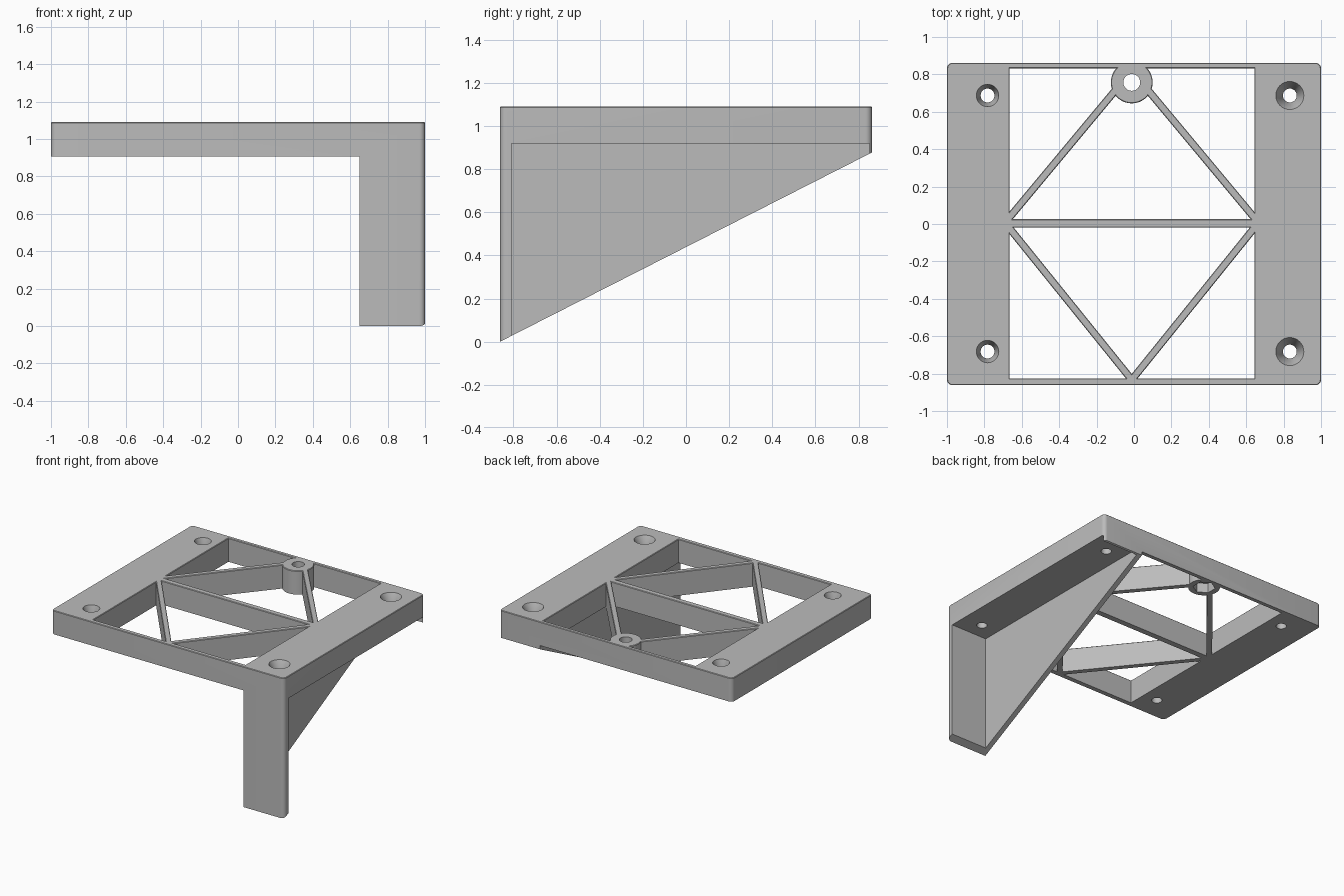
import bpy, bmesh, math
from mathutils import Matrix

if "Cube" in bpy.data.objects:
    bpy.data.objects.remove(bpy.data.objects["Cube"])

TOP, UNDER = 1.09, 0.906          # plate top and underside
X, Y = 1.0, 0.862                 # half sizes
CX = -0.012                       # symmetry line of the struts

grey = bpy.data.materials.new("grey")
grey.diffuse_color = (0.5, 0.5, 0.5, 1)
grey.use_nodes = True
grey.node_tree.nodes["Principled BSDF"].inputs["Base Color"].default_value = grey.diffuse_color


def to_object(name, bm):
    bmesh.ops.recalc_face_normals(bm, faces=bm.faces)
    mesh = bpy.data.meshes.new(name)
    bm.to_mesh(mesh)
    bm.free()
    ob = bpy.data.objects.new(name, mesh)
    bpy.context.collection.objects.link(ob)
    return ob


def prism(name, points, vec):
    """Extrude a flat outline of 3D points along vec."""
    bm = bmesh.new()
    face = bm.faces.new([bm.verts.new(p) for p in points])
    new = bmesh.ops.extrude_face_region(bm, geom=[face])["geom"]
    verts = [v for v in new if isinstance(v, bmesh.types.BMVert)]
    bmesh.ops.translate(bm, verts=verts, vec=vec)
    return to_object(name, bm)


def box(name, x0, x1, y0, y1, z0, z1):
    return prism(name, [(x0, y0, z0), (x1, y0, z0), (x1, y1, z0), (x0, y1, z0)],
                 (0, 0, z1 - z0))


def cone(name, x, y, z0, z1, r0, r1, sides=48):
    bm = bmesh.new()
    bmesh.ops.create_cone(bm, cap_ends=True, segments=sides, radius1=r0, radius2=r1,
                          depth=z1 - z0, matrix=Matrix.Translation((x, y, (z0 + z1) / 2)))
    return to_object(name, bm)


def strut(name, a, b, width):
    """Upright bar between two plan points."""
    dx, dy = b[0] - a[0], b[1] - a[1]
    k = width / 2 / math.hypot(dx, dy)
    nx, ny = -dy * k, dx * k
    return prism(name, [(a[0] + nx, a[1] + ny, 0.6), (b[0] + nx, b[1] + ny, 0.6),
                        (b[0] - nx, b[1] - ny, 0.6), (a[0] - nx, a[1] - ny, 0.6)], (0, 0, 0.8))


def cut(ob, cutter):
    """Subtract the cutter, bake the result and drop the cutter."""
    mod = ob.modifiers.new("cut", "BOOLEAN")
    mod.operation, mod.solver, mod.object = "DIFFERENCE", "EXACT", cutter
    bpy.context.view_layer.update()
    dg = bpy.context.evaluated_depsgraph_get()
    mesh = bpy.data.meshes.new_from_object(ob.evaluated_get(dg))
    ob.modifiers.clear()
    ob.data = mesh
    bpy.data.objects.remove(cutter)


# Solid block with rounded upright corners
R, outline = 0.03, []
for i, (sx, sy) in enumerate([(1, 1), (-1, 1), (-1, -1), (1, -1)]):
    for k in range(7):
        a = math.radians(90 * i + 15 * k)
        outline.append((sx * (X - R) + R * math.cos(a), sy * (Y - R) + R * math.sin(a), 0))
body = prism("shelf_bracket", outline, (0, 0, TOP))

# Central openings, leaving the struts and the round boss standing
opening = box("opening", -0.665, 0.643, -0.826, 0.832, -0.1, 1.2)
bars = [((-0.9, 0.003), (0.9, 0.003), 0.045)]
for s in (1, -1):
    bars.append(((CX - s * 0.70, -0.02), (CX, 0.82), 0.04))
    bars.append(((CX - s * 0.70, 0.035), (CX + s * 0.03, -0.87), 0.04))
for a, b, w in bars:
    bar = strut("strut", a, b, w)
    bar.data.transform(Matrix.Translation((0, 0, -0.8)) @ Matrix.Diagonal((1, 1, 2, 1)))
    cut(opening, bar)
cut(opening, cone("boss", CX, 0.757, -0.5, 1.5, 0.112, 0.112))
cut(body, opening)

# Small chamfer round all top edges
bm = bmesh.new()
bm.from_mesh(body.data)
bmesh.ops.remove_doubles(bm, verts=bm.verts, dist=0.0005)
rim = [e for e in bm.edges if all(abs(v.co.z - TOP) < 1e-4 for v in e.verts)
       and len(e.link_faces) == 2 and e.calc_face_angle() > 1]
bmesh.ops.bevel(bm, geom=rim, offset=0.008, segments=1, profile=0.5,
                affect="EDGES", clamp_overlap=True)
bm.to_mesh(body.data)
bm.free()

# Clear the space below the plate, beside the bracket leg
cut(body, box("underside", -1.5, 0.65, -1.5, 1.5, -0.5, UNDER))
# Sloping lower edge of the leg
slope = 0.877 / (2 * Y)
cut(body, prism("slope", [(0.5, -1.5, slope * (Y - 1.5)), (0.5, 1.2, slope * (Y + 1.2)),
                          (0.5, 1.2, -1), (0.5, -1.5, -1)], (1, 0, 0)))
# Side pocket that leaves a front wall, a thin gusset and a back lip
cut(body, box("pocket", 0.69, 1.5, -0.81, 0.85, -0.5, 0.918))

# Countersunk screw holes
for x, r in ((-0.783, 0.06), (0.833, 0.075)):
    for y in (-0.682, 0.687):
        cut(body, cone("hole", x, y, 0.7, 1.3, 0.037, 0.037, 32))
        g = (r - 0.037) / 0.08
        cut(body, cone("countersink", x, y, TOP - 0.08, TOP + 0.02, 0.037, r + g * 0.02, 32))

# Boss hole with a hexagonal nut recess below
cut(body, cone("boss_hole", CX, 0.757, 0.5, 1.3, 0.045, 0.045, 32))
cut(body, cone("nut_recess", CX, 0.757, 0.5, 0.98, 0.08, 0.08, 6))

body.data.materials.clear()
body.data.materials.append(grey)
for p in body.data.polygons:
    p.material_index = 0
bpy.context.view_layer.objects.active = body
body.select_set(True)
bpy.ops.object.shade_smooth_by_angle(angle=math.radians(30))
